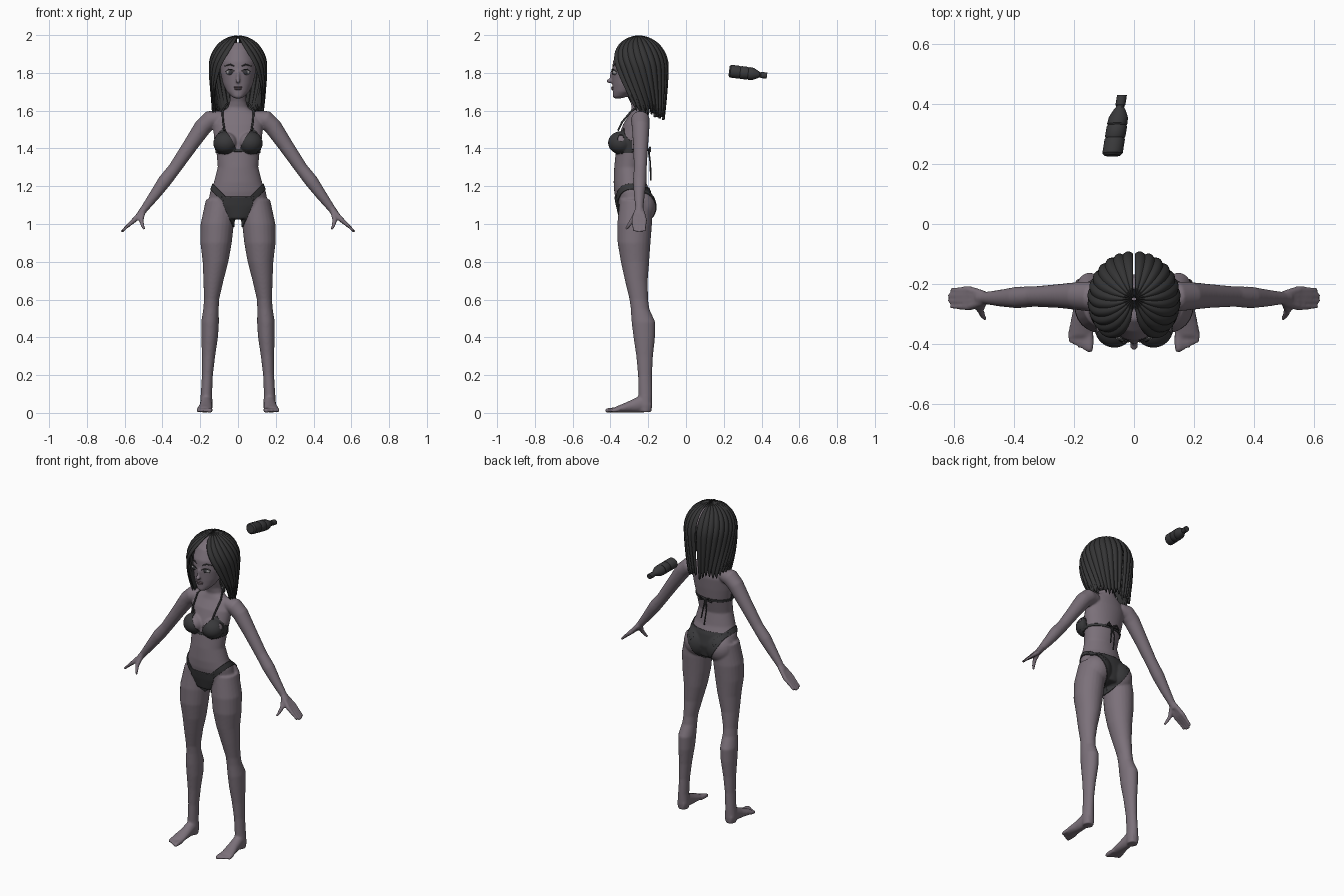
import bpy, bmesh, math
from mathutils import Vector, Matrix

cube = bpy.data.objects.get("Cube")
if cube:
    bpy.data.objects.remove(cube)

X, Y, Z = Vector((1, 0, 0)), Vector((0, 1, 0)), Vector((0, 0, 1))


def material(name, rgb):
    m = bpy.data.materials.new(name)
    m.use_nodes = True
    m.diffuse_color = (*rgb, 1)
    m.node_tree.nodes["Principled BSDF"].inputs["Base Color"].default_value = (*rgb, 1)
    return m


skin = material("skin", (0.2, 0.165, 0.195))
cloth = material("swimwear", (0.04, 0.04, 0.043))
hair_mat = material("dark hair", (0.035, 0.035, 0.036))
plastic = material("bottle plastic", (0.04, 0.04, 0.042))
white = material("eye white", (0.3, 0.29, 0.3))
iris = material("iris", (0.04, 0.04, 0.045))
lip = material("lips", (0.16, 0.115, 0.135))


def loft(bm, rings, side=1, axis=None, n=24):
    """Closed tube through rings of (x, y, z, radius u, radius v)."""
    pts = [Vector((r[0] * side, r[1], r[2])) for r in rings]
    loops = []
    for i, (p, r) in enumerate(zip(pts, rings)):
        d = axis or (pts[min(i + 1, len(pts) - 1)] - pts[max(i - 1, 0)]).normalized()
        u = X if abs(d.y) > 0.9 else Y.cross(d).normalized()
        v = d.cross(u).normalized()
        angles = [math.tau * k / n for k in range(n)]
        loops.append([bm.verts.new(p + u * r[3] * math.cos(a) + v * r[4] * math.sin(a)) for a in angles])
    for a, b in zip(loops, loops[1:]):
        for k in range(n):
            bm.faces.new((a[k], a[(k + 1) % n], b[(k + 1) % n], b[k]))
    bm.faces.new(loops[0])
    bm.faces.new(loops[-1])


def tube(bm, pts, side=1, n=12):
    loft(bm, [(*p, p[3]) for p in pts], side, n=n)


def ball(bm, centre, radii, side=1):
    m = Matrix.Translation((centre[0] * side, centre[1], centre[2])) @ Matrix.Diagonal((*radii, 1))
    bmesh.ops.create_uvsphere(bm, u_segments=24, v_segments=16, radius=1, matrix=m)


def finish(name, bm, mat, angle=50, fix=True):
    if fix:
        bmesh.ops.recalc_face_normals(bm, faces=bm.faces)
    me = bpy.data.meshes.new(name)
    bm.to_mesh(me)
    bm.free()
    me.materials.append(mat)
    ob = bpy.data.objects.new(name, me)
    bpy.context.collection.objects.link(ob)
    bpy.ops.object.select_all(action='DESELECT')
    ob.select_set(True)
    bpy.context.view_layer.objects.active = ob
    bpy.ops.object.shade_smooth_by_angle(angle=math.radians(angle))
    return ob


# Body: torso and head lofts, then limbs on both sides, fused into one skin
body_bm = bmesh.new()
torso = [(1.03, -.27, .09, .08), (1.1, -.272, .16, .095), (1.17, -.285, .148, .095),
         (1.22, -.297, .128, .086), (1.3, -.303, .107, .077), (1.38, -.29, .114, .082),
         (1.46, -.278, .128, .08), (1.53, -.262, .132, .07), (1.58, -.25, .11, .05),
         (1.615, -.245, .055, .042), (1.65, -.252, .043, .043), (1.72, -.275, .043, .045)]
head = [(1.665, -.362, .017, .02), (1.675, -.348, .035, .04), (1.7, -.325, .059, .063),
        (1.74, -.3, .079, .09), (1.8, -.283, .093, .11), (1.86, -.277, .095, .11),
        (1.92, -.27, .08, .09), (1.96, -.265, .045, .055)]
for rings in (torso, head):
    loft(body_bm, [(0, y, z, a, b) for z, y, a, b in rings], axis=Z, n=40)
ball(body_bm, (0, -.405, 1.757), (.014, .016, .012))
ball(body_bm, (0, -.392, 1.782), (.009, .012, .032))

leg = [(1.13, .095, -.265, .075, .085), (1, .11, -.272, .088, .092), (.9, .116, -.275, .083, .087),
       (.8, .119, -.27, .068, .075), (.7, .13, -.263, .053, .06), (.6, .14, -.25, .04, .049),
       (.55, .143, -.243, .041, .049), (.48, .148, -.225, .047, .063), (.4, .15, -.221, .044, .057),
       (.3, .156, -.219, .035, .044), (.2, .162, -.217, .029, .037), (.1, .167, -.215, .03, .037),
       (.04, .168, -.215, .034, .036), (.004, .168, -.215, .03, .032)]
for s in (1, -1):
    loft(body_bm, [(x, y, z, a, b) for z, x, y, a, b in leg], s, axis=Z)
    ball(body_bm, (.065, -.345, 1.43), (.062, .063, .056), s)
    ball(body_bm, (.08, -.237, 1.09), (.085, .077, .09), s)
    # Arm
    tube(body_bm, [(.09, -.245, 1.56, .04), (.145, -.242, 1.552, .05), (.185, -.24, 1.515, .047),
                   (.25, -.24, 1.42, .04), (.335, -.242, 1.295, .034), (.39, -.245, 1.225, .036),
                   (.44, -.247, 1.155, .029), (.5, -.247, 1.075, .02), (.515, -.247, 1.055, .02)], s, 20)
    # Fingers and thumb
    for y, reach in ((-.219, .9), (-.238, 1), (-.257, 1), (-.276, .92)):
        tube(body_bm, [(.5, -.247 + (y + .247) * .4, 1.075, .014), (.55, y, 1.02, .0135),
                       (.55 + .04 * reach, y, 1.02 - .035 * reach, .009),
                       (.55 + .068 * reach, y, 1.02 - .063 * reach, .007)], s)
    tube(body_bm, [(.5, -.255, 1.07, .014), (.513, -.285, 1.02, .013), (.505, -.305, .99, .01),
                   (.495, -.318, .972, .007)], s)
    # Foot and toes
    loft(body_bm, [(.168, -.185, .035, .026, .03), (.168, -.23, .05, .031, .048),
                   (.17, -.29, .035, .034, .033), (.175, -.34, .024, .04, .022),
                   (.178, -.375, .017, .038, .015)], s, axis=-Y)
    for i in range(5):
        x, r = .148 + i * .0155, .014 if i == 0 else .0105
        tube(body_bm, [(x, -.355, .017, r), (x, -.405 + i * .007, .014, r), (x, -.428 + i * .008, .011, r * .7)], s)

body = finish("body", body_bm, skin, 180)
remesh = body.modifiers.new("fuse", 'REMESH')
remesh.mode, remesh.voxel_size, remesh.use_smooth_shade = 'VOXEL', .0058, True
soften = body.modifiers.new("soften", 'SMOOTH')
soften.factor, soften.iterations = .5, 6
fused = bpy.data.meshes.new_from_object(body.evaluated_get(bpy.context.evaluated_depsgraph_get()))
body.modifiers.clear()
body.data = fused
body.data.materials.clear()
body.data.materials.append(skin)


def garment(name, polygon, y_min, y_max, side=1):
    """Copy of the skin inside a convex outline in x and z, pushed outwards."""
    bm = bmesh.new()
    bm.from_mesh(body.data)
    pts = [Vector((x * side, 0, z)) for x, z in polygon]
    mid = sum(pts, Vector()) / len(pts)
    planes = [(Y * y_min, -Y), (Y * y_max, Y)]
    for p, q in zip(pts, pts[1:] + pts[:1]):
        normal = Y.cross(q - p).normalized()
        planes.append((p, -normal if normal.dot(mid - p) > 0 else normal))
    for co, no in planes:
        bmesh.ops.bisect_plane(bm, geom=bm.verts[:] + bm.edges[:] + bm.faces[:],
                               plane_co=co, plane_no=no, clear_outer=True)
    for v in bm.verts:
        v.co += v.normal * .005
    ob = finish(name, bm, cloth, 60, fix=False)
    thick = ob.modifiers.new("thickness", 'SOLIDIFY')
    thick.thickness, thick.offset = .005, -1


# Swimwear
garment("bottom_front", [(-.085, 1.145), (.085, 1.145), (.075, 1.1), (.028, .985), (-.028, .985), (-.075, 1.1)], -.5, -.265)
garment("bottom_back", [(-.135, 1.19), (.135, 1.19), (.11, 1.13), (.025, .985), (-.025, .985), (-.11, 1.13)], -.268, 0)
garment("top_band", [(-.17, 1.382), (.17, 1.382), (.17, 1.396), (-.17, 1.396)], -.5, 0)
for s, label in ((1, "left"), (-1, "right")):
    garment("hip_strap_" + label, [(.065, 1.145), (.13, 1.212), (.16, 1.215), (.145, 1.185), (.08, 1.12)], -.5, 0, s)
    garment("cup_" + label, [(.067, 1.51), (.076, 1.51), (.115, 1.46), (.142, 1.4), (.12, 1.377),
                             (.05, 1.375), (.004, 1.397), (.006, 1.41), (.04, 1.455)], -.5, -.285, s)

strings = bmesh.new()
for s in (1, -1):
    tube(strings, [(.071, -.36, 1.495, .005), (.079, -.338, 1.54, .005), (.083, -.29, 1.597, .005),
                   (.06, -.238, 1.635, .005), (0, -.202, 1.65, .005)], s)
    tube(strings, [(0, -.2, 1.39, .006), (.03, -.19, 1.405, .005), (.045, -.19, 1.385, .005), (0, -.195, 1.388, .004)], s)
    tube(strings, [(0, -.198, 1.39, .005), (.012, -.19, 1.33, .004), (.01 + .012 * s, -.186, 1.25 + .02 * s, .004)], s)
finish("tie_strings", strings, cloth)

# Face
for s, label in ((1, "left"), (-1, "right")):
    for part, mat, centre, radii in (
            ("eye", white, (.041, -.375, 1.803), (.023, .015, .014)),
            ("iris", iris, (.04, -.386, 1.803), (.0105, .007, .0115))):
        bm = bmesh.new()
        ball(bm, centre, radii, s)
        finish(f"{part}_{label}", bm, mat)
    bm = bmesh.new()
    tube(bm, [(.018, -.393, 1.808, .002), (.035, -.391, 1.819, .003), (.05, -.384, 1.817, .003), (.066, -.369, 1.807, .002)], s)
    tube(bm, [(.018, -.386, 1.835, .003), (.042, -.378, 1.845, .004), (.07, -.358, 1.836, .002)], s)
    finish("lash_and_brow_" + label, bm, hair_mat)
bm = bmesh.new()
ball(bm, (0, -.387, 1.724), (.024, .009, .005))
ball(bm, (0, -.387, 1.715), (.019, .009, .006))
finish("lips", bm, lip)

# Hair: ridged locks sweeping from a middle parting, one sheet per side
LOCKS, COLS, ROWS = 11, 8, 36
for s, label in ((1, "left"), (-1, "right")):
    bm = bmesh.new()
    grid = []
    for i in range(LOCKS * COLS + 1):
        u = i / (LOCKS * COLS)
        ridge = abs(math.sin(math.pi * LOCKS * u))
        vary = math.sin(5 * (i // COLS) + s)
        z_end = 1.625 - .03 * u - .035 * ridge + .012 * vary
        row = []
        for j in range(ROWS + 1):
            t = j / ROWS
            az = math.radians(180 * u + (80 - 80 * u) * t ** 1.5)
            fall = max(0, (t - .6) / .4)
            phi = math.radians(min(2 + t / .6 * 88, 90))
            grow = (1 - .14 * fall ** 1.5) * (.965 + .045 * ridge * min(1, t * 4))
            z = 1.83 + .168 * math.cos(phi) * (.975 + .025 * ridge) if fall == 0 else 1.83 + (z_end - 1.83) * fall
            row.append(bm.verts.new((s * .15 * math.sin(phi) * math.sin(az) * grow + .004 * s,
                                     -.25 - .158 * math.sin(phi) * math.cos(az) * grow, z)))
        grid.append(row)
    for a, b in zip(grid, grid[1:]):
        for j in range(ROWS):
            quad = (a[j], a[j + 1], b[j + 1], b[j])
            bm.faces.new(quad if s > 0 else quad[::-1])
    hair = finish("hair_" + label, bm, hair_mat, 40, fix=False)
    thick = hair.modifiers.new("thickness", 'SOLIDIFY')
    thick.thickness, thick.offset = .014, -1

# Bottle lying in the air behind
base, tip = Vector((-.073, .228, 1.81)), Vector((-.04, .43, 1.785))
axis = (tip - base).normalized()
profile = [(.026, 0), (.034, .008), (.034, .055), (.031, .06), (.034, .065), (.034, .098), (.031, .103),
           (.034, .108), (.032, .13), (.021, .154), (.014, .164), (.014, .17), (.0165, .172), (.0165, .205)]
bm = bmesh.new()
loft(bm, [(*(base + axis * t), r, r) for r, t in profile], axis=axis, n=32)
finish("bottle", bm, plastic, 35)
